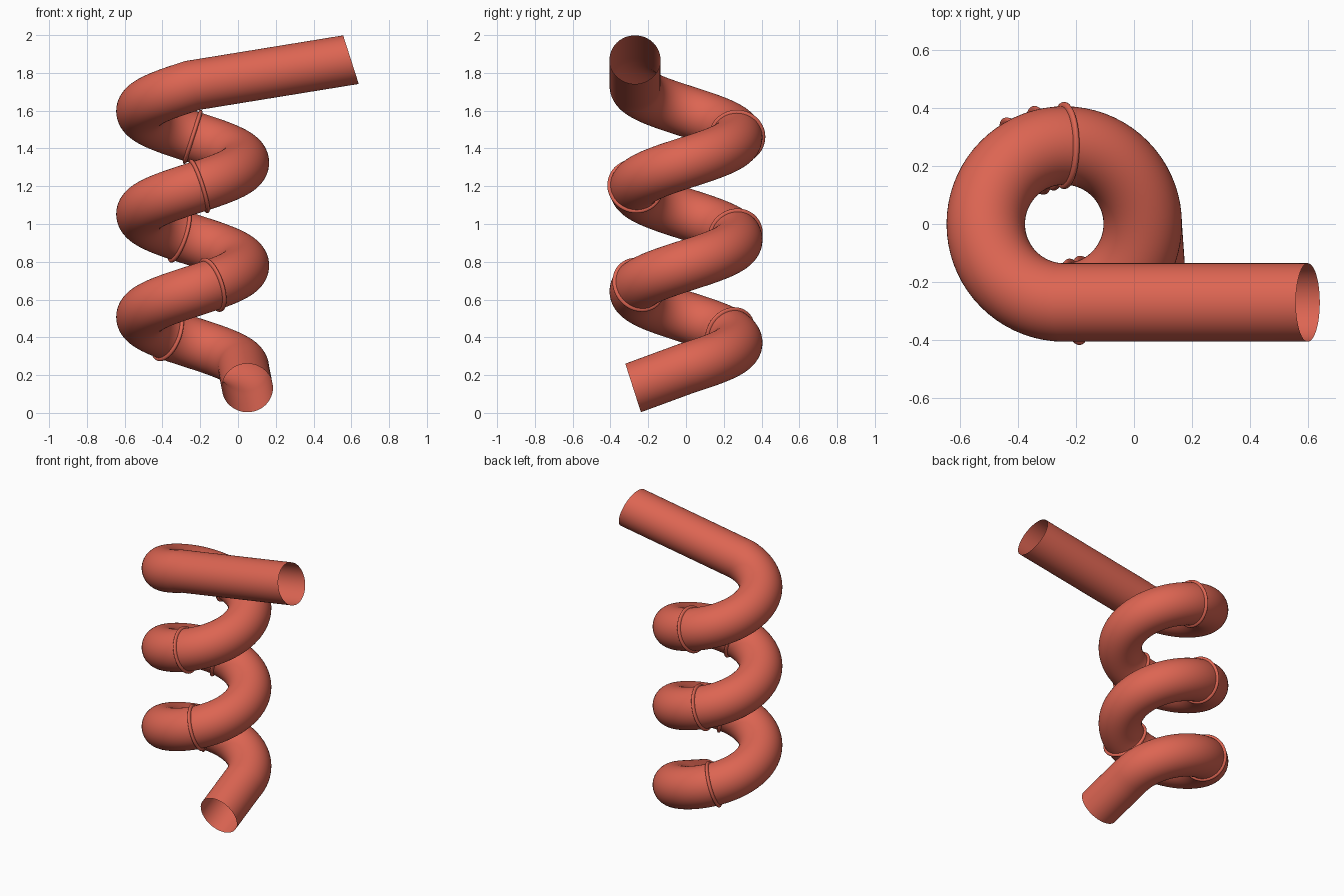
import bpy, bmesh, math
from mathutils import Vector

if "Cube" in bpy.data.objects:
    bpy.data.objects.remove(bpy.data.objects["Cube"])

CX, R, TUBE, PITCH, Z0 = -0.24, 0.27, 0.135, 0.545, 0.235
TURN_END = 990          # degrees of helix, 2.75 turns
SIDES = 48

mat = bpy.data.materials.new("slide_red")
mat.diffuse_color = (0.72, 0.13, 0.085, 1)
mat.use_nodes = True
mat.node_tree.nodes["Principled BSDF"].inputs["Base Color"].default_value = mat.diffuse_color


def helix(deg):
    """Centre point and unit tangent of the spiral."""
    a = math.radians(deg)
    p = Vector((CX + R * math.cos(a), R * math.sin(a), Z0 + PITCH * deg / 360))
    t = Vector((-R * math.sin(a), R * math.cos(a), PITCH / math.tau)).normalized()
    return p, t


def loft(name, sections):
    """Skin open circles given as (centre, normal, radius)."""
    bm = bmesh.new()
    loops = []
    for c, t, r in sections:
        side = t.cross(Vector((0, 0, 1))).normalized()
        up = side.cross(t)
        loops.append([bm.verts.new(c + r * (side * math.cos(k * math.tau / SIDES)
                                            + up * math.sin(k * math.tau / SIDES)))
                      for k in range(SIDES)])
    for a, b in zip(loops, loops[1:]):
        for k in range(SIDES):
            n = (k + 1) % SIDES
            bm.faces.new((a[k], a[n], b[n], b[k])).smooth = True
    bmesh.ops.recalc_face_normals(bm, faces=bm.faces)
    me = bpy.data.meshes.new(name)
    bm.to_mesh(me)
    bm.free()
    me.materials.append(mat)
    ob = bpy.data.objects.new(name, me)
    bpy.context.collection.objects.link(ob)
    return ob


# Tube: straight exit at the bottom, spiral, straight entry at the top
path = [helix(d) for d in range(0, TURN_END + 1, 5)]
bottom, top = Vector((0.05, -0.28, 0.132)), Vector((0.598, -0.27, 1.87))
t0, t1 = path[0][1], path[-1][1]
sections = [(bottom.lerp(path[0][0], i / 6), t0, TUBE) for i in range(6)]
sections += [(p, t, TUBE) for p, t in path]
sections += [(path[-1][0].lerp(top, i / 8), t1, TUBE) for i in range(1, 9)]
loft("slide_tube", sections)

# Raised joint rings where tube segments meet
for i in range(5):
    p, t = helix(120 + 172.5 * i)
    ring = []
    for k in range(9):
        a = math.pi * k / 8
        ring.append((p - t * 0.011 * math.cos(a), t, TUBE - 0.001 + 0.016 * math.sin(a)))
    loft(f"joint_ring_{i + 1}", ring)
